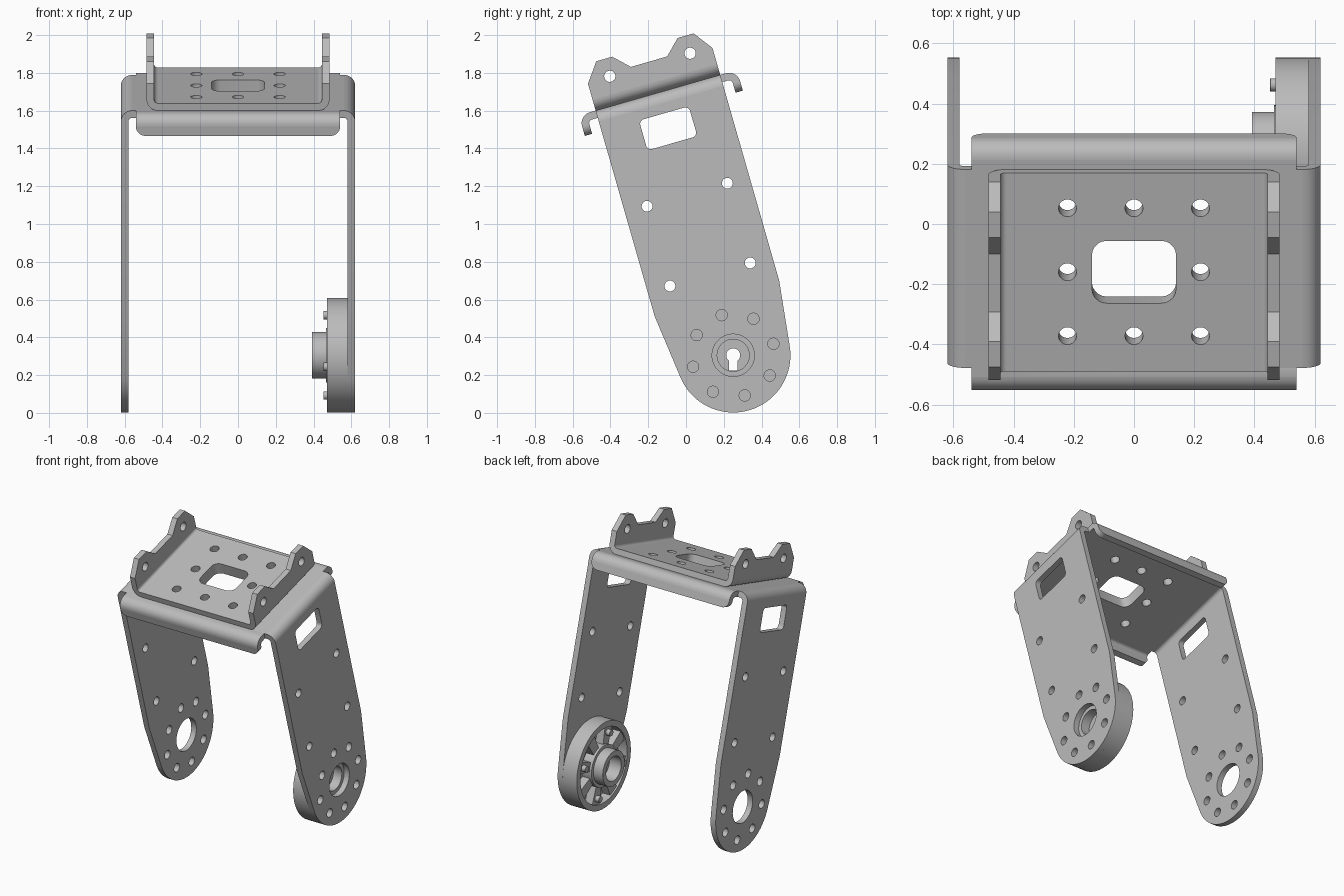
import bpy, bmesh
from math import pi, sin, cos, radians
from mathutils import Matrix

cube = bpy.data.objects.get("Cube")
if cube:
    bpy.data.objects.remove(cube)

metal = bpy.data.materials.new("brushed grey metal")
metal.use_nodes = True
GREY = (0.5, 0.5, 0.5, 1)
metal.diffuse_color = GREY
metal.node_tree.nodes["Principled BSDF"].inputs["Base Color"].default_value = GREY

# Whole bracket leans back about the hub axis
LEAN = Matrix.Translation((0, 0.25, 0.305)) @ Matrix.Rotation(radians(16), 4, 'X')
T = 0.04        # sheet thickness
HW = 0.343      # half depth of the sheet
TOP = 1.446     # top face of the main bracket
R = 0.06        # outer bend radius


# Planes that a flat outline can be laid in
def side(x):
    return Matrix(((0, 0, 1, x), (1, 0, 0, 0), (0, 1, 0, 0), (0, 0, 0, 1)))


def level(z):
    return Matrix.Translation((0, 0, z))


def facing(y):
    return Matrix.Translation((0, y, 0)) @ Matrix.Rotation(pi / 2, 4, 'X')


def arc(cx, cy, r, a0, a1, n=8):
    return [(cx + r * cos(radians(a0 + (a1 - a0) * i / n)),
             cy + r * sin(radians(a0 + (a1 - a0) * i / n))) for i in range(n + 1)]


def circle(cx, cy, r, n=28):
    return arc(cx, cy, r, 0, 360, n)[:-1]


def rounded(cx, cy, w, h, r):
    pts = []
    for k, (sx, sy) in enumerate(((1, 1), (-1, 1), (-1, -1), (1, -1))):
        pts += arc(cx + sx * (w - r), cy + sy * (h - r), r, 90 * k, 90 * k + 90, 5)
    return pts


def quarter(cx, cy, a0):
    return arc(cx, cy, R, a0, a0 + 90) + arc(cx, cy, R - T, a0 + 90, a0)


def plate(name, loops, thick, plane, bevel=0):
    """Flat sheet with an outline, holes and thickness."""
    curve = bpy.data.curves.new(name, 'CURVE')
    curve.dimensions = '2D'
    curve.fill_mode = 'BOTH'
    curve.extrude = thick / 2
    for loop in loops:
        spline = curve.splines.new('POLY')
        spline.points.add(len(loop) - 1)
        for p, (a, b) in zip(spline.points, loop):
            p.co = (a, b, 0, 1)
        spline.use_cyclic_u = True
    temp = bpy.data.objects.new(name + "_outline", curve)
    bpy.context.collection.objects.link(temp)
    graph = bpy.context.evaluated_depsgraph_get()
    mesh = bpy.data.meshes.new_from_object(temp.evaluated_get(graph))
    bpy.data.objects.remove(temp)
    bm = bmesh.new()
    bm.from_mesh(mesh)
    bmesh.ops.remove_doubles(bm, verts=bm.verts, dist=0.0001)
    bmesh.ops.recalc_face_normals(bm, faces=bm.faces)
    bm.transform(LEAN @ plane)
    bm.to_mesh(mesh)
    bm.free()
    mesh.name = name
    mesh.materials.clear()
    mesh.materials.append(metal)
    obj = bpy.data.objects.new(name, mesh)
    bpy.context.collection.objects.link(obj)
    bpy.ops.object.select_all(action='DESELECT')
    obj.select_set(True)
    bpy.context.view_layer.objects.active = obj
    bpy.ops.object.shade_smooth_by_angle(angle=radians(30))
    if bevel:
        mod = obj.modifiers.new("soft edge", 'BEVEL')
        mod.width = bevel
        mod.segments = 2
        mod.limit_method = 'ANGLE'
        mod.angle_limit = radians(50)
    return obj


# Shared outlines
bolt_ring = [circle(0.221 * cos(k * pi / 4), 0.221 * sin(k * pi / 4), 0.03, 20) for k in range(8)]
leg_holes = [circle(s * 0.221, v, 0.029, 20) for s in (-1, 1) for v in (0.445, 0.884)]
leg = ([(-HW, TOP - R), (-HW, 0.313)] + arc(0, 0, 0.303, 187, 353, 40)
       + [(HW, 0.313), (HW, TOP - R)])
leg_loops = [leg, rounded(0, 1.25, 0.137, 0.082, 0.025), circle(0, 0, 0.112, 36)] + bolt_ring + leg_holes

lug_half = [(HW, TOP + R), (HW, 1.594), (0.268, 1.696), (0.18, 1.696), (0.1, 1.617)]
lug = lug_half + [(-a, b) for a, b in reversed(lug_half)]
lug_loops = [lug] + [circle(s * 0.221, 1.6, 0.03, 20) for s in (-1, 1)]

deck_holes = [circle(i * 0.221, j * 0.221, 0.03, 20)
              for i in (-1, 0, 1) for j in (-1, 0, 1) if i or j]
deck_holes.append(rounded(0, 0, 0.14, 0.108, 0.05))

# Legs, upper lugs and their bends
for s, label in ((1, "left"), (-1, "right")):
    plate(label + "_leg", leg_loops, T, side(s * 0.6))
    plate(label + "_leg_bend", [quarter(s * 0.56, TOP - R, 0 if s > 0 else 90)], 2 * HW, facing(0))
    plate(label + "_lug_plate", lug_loops, T, side(s * 0.464))
    plate(label + "_lug_bend", [quarter(s * 0.424, TOP + R, 270 if s > 0 else 180)], 2 * HW, facing(0))

# Main deck with tabs that reach the lips, and the upper deck on it
LIP = 0.435
tab = LIP - R
corner = [(0.56, HW), (0.54, HW), (0.54, tab)]
deck = (corner + [(-a, b) for a, b in reversed(corner)]
        + [(-a, -b) for a, b in corner] + [(a, -b) for a, b in reversed(corner)])
plate("main_deck", [deck] + deck_holes, T, level(TOP - T / 2))
upper = [(0.424, HW), (-0.424, HW), (-0.424, -HW), (0.424, -HW)]
plate("upper_deck", [upper] + deck_holes, T, level(TOP + T / 2))

# Front and back lips folded down
lip = ([(0.54, TOP - R), (-0.54, TOP - R)] + arc(-0.49, 1.383, 0.05, 180, 270)
       + arc(0.49, 1.383, 0.05, 270, 360))
for s, label in ((1, "back"), (-1, "front")):
    plate(label + "_lip_bend", [quarter(s * tab, TOP - R, 0 if s > 0 else 90)], 1.08, side(0))
    plate(label + "_lip", [lip], T, facing(s * (LIP - T / 2)))

# Hub on the inside of the left leg
plate("hub_floor", [circle(0, 0, 0.303, 64), circle(0, 0, 0.085, 36)], 0.04, side(0.56))
plate("hub_rim", [circle(0, 0, 0.303, 64), circle(0, 0, 0.262, 64)], 0.07, side(0.505))
plate("hub_boss", [circle(0, 0, 0.123, 48), circle(0, 0, 0.085, 36)], 0.15, side(0.467), 0.008)
plate("hub_collar", [circle(0, 0, 0.145, 48), circle(0, 0, 0.122, 48)], 0.075, side(0.5025))

# Keyhole web across the bore
upright = Matrix.Rotation(radians(-16), 4, 'X')
keyhole = arc(0, 0, 0.037, -52, 232, 24) + [(-0.023, -0.08), (0.023, -0.08)]
plate("hub_web", [circle(0, 0, 0.087, 36), keyhole], 0.03, upright @ side(0.5))

# Spokes with pegs
spoke = [(0.13, -0.03), (0.268, -0.042), (0.268, 0.042), (0.13, 0.03)]
for k in range(8):
    turn = Matrix.Rotation(k * pi / 4, 4, 'X')
    plate("hub_spoke_%d" % (k + 1), [spoke], 0.06, turn @ side(0.512))
    if k % 2 == 0:
        plate("hub_peg_%d" % (k // 2 + 1), [circle(0.221, 0, 0.022, 16)], 0.04, turn @ side(0.472), 0.005)
